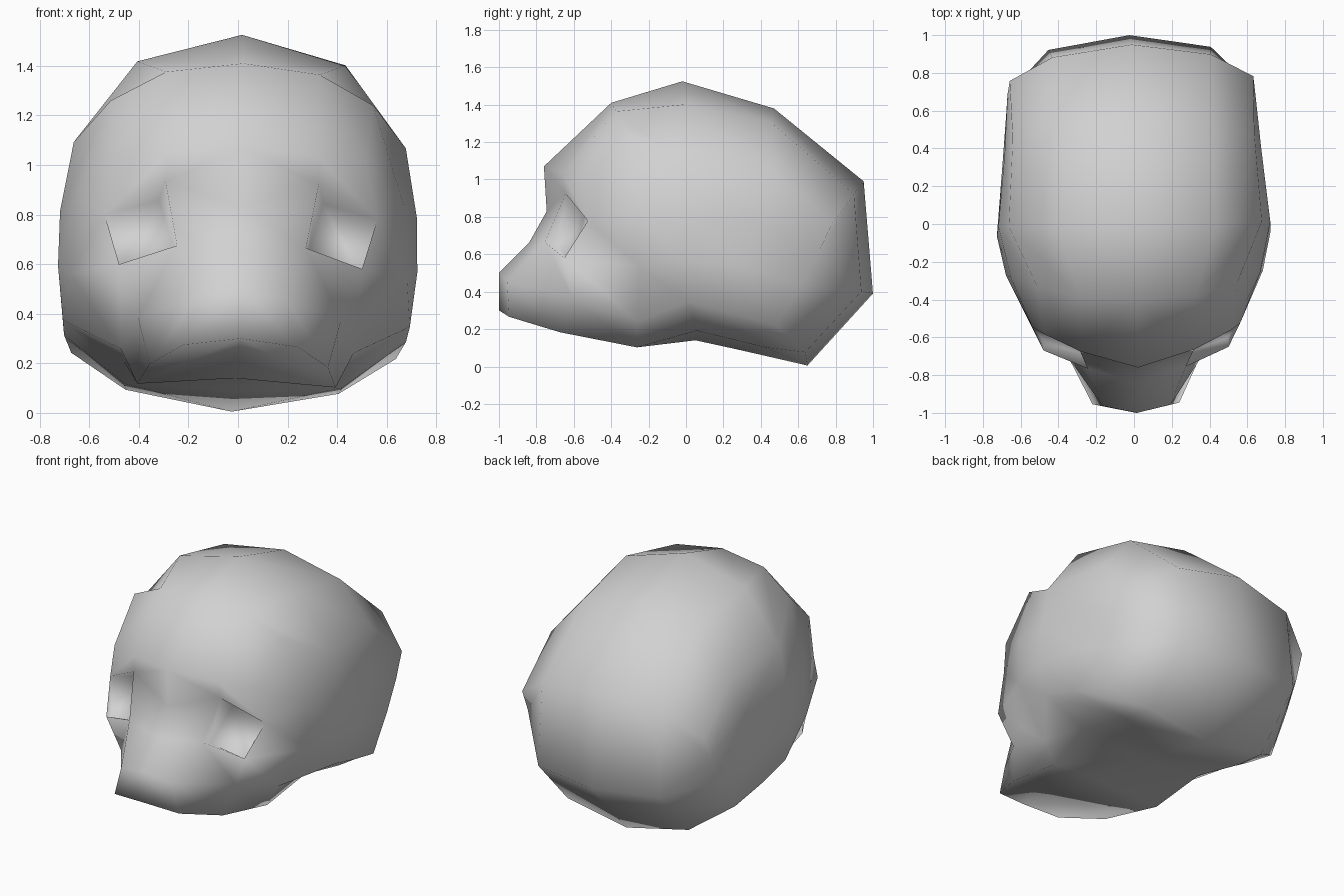
import bpy
import bmesh
from math import radians
from mathutils import Matrix, Vector

default_cube = bpy.data.objects.get("Cube")
if default_cube:
    bpy.data.objects.remove(default_cube, do_unlink=True)

bone = bpy.data.materials.new("bone_grey")
bone.use_nodes = True
bone_colour = (0.64, 0.64, 0.64, 1)
bone.diffuse_color = bone_colour
bone.node_tree.nodes["Principled BSDF"].inputs["Base Color"].default_value = bone_colour

bm = bmesh.new()


def row(*points):
    """Add a row of vertices on the left half."""
    return [bm.verts.new(p) for p in points]


def bridge(first, second):
    """Join two rows of equal length with quads."""
    for i in range(len(first) - 1):
        bm.faces.new((first[i], first[i + 1], second[i + 1], second[i]))


# Cranium half rings, each running from the crown down to the underside
temple = row((0, -.4, 1.41), (.31, -.38, 1.37), (.53, -.32, 1.25), (.66, -.27, .85),
             (.68, -.26, .55), (.47, -.27, .25), (.4, -.27, .11), (0, -.38, .21))
middle = row((0, -.02, 1.525), (.42, -.01, 1.41), (.67, 0, 1.08), (.72, 0, .8),
             (.725, -.05, .58), (.7, 0, .36), (.45, .05, .2), (0, .05, .14))
rear = row((0, .47, 1.38), (.41, .45, 1.31), (.64, .46, 1.05), (.68, .38, .8),
           (.69, .3, .55), (.69, .22, .3), (.44, .42, .11), (0, .28, .09))
back = row((0, .95, .99), (.42, .89, .93), (.645, .77, .78), (.655, .7, .63),
           (.66, .6, .45), (.655, .47, .23), (.43, .63, .085), (0, .65, .005))
for front_ring, rear_ring in ((temple, middle), (middle, rear), (rear, back)):
    bridge(front_ring, rear_ring)

# Back of the head
cap_mid, cap_side = row((0, 1, .39), (.43, .93, .41))
bm.faces.new((back[0], back[1], cap_side, cap_mid))
bm.faces.new((back[1], back[2], back[3], cap_side))
bm.faces.new((cap_side, back[3], back[4], back[5]))
bm.faces.new((cap_side, back[5], back[6]))
bm.faces.new((cap_mid, cap_side, back[6], back[7]))

# Face columns, each running from the brow down to the upper jaw
nose = row((0, -.76, 1.07), (0, -.745, .83), (0, -.84, .66), (0, -1, .5), (0, -1, .3))
snout = row((.3, -.67, 1.04), (.31, -.65, .93), (.26, -.76, .67),
            (.18, -.96, .46), (.23, -.95, .27))
cheek = row((.5, -.57, 1.02), (.55, -.535, .79), (.49, -.66, .59),
            (.41, -.62, .38), (.36, -.68, .19))
bridge(nose, snout)
bridge(snout[:2], cheek[:2])
bridge(snout[2:], cheek[2:])
bridge(cheek, temple[2:7])
bridge(temple[:3], [nose[0], snout[0], cheek[0]])

# Eye socket, its floor sinking behind the lower rim
deep, inner, outer = row((.33, -.54, .85), (.27, -.69, .64), (.485, -.61, .56))
bm.faces.new((deep, cheek[1], outer, inner))
bm.faces.new((inner, outer, cheek[2], snout[2]))
bm.faces.new((cheek[1], cheek[2], outer))
bm.faces.new((snout[1], cheek[1], deep))
bm.faces.new((snout[1], deep, inner, snout[2]))

# Underside of the jaw
bm.faces.new((nose[4], snout[4], temple[6], temple[7]))
bm.faces.new((snout[4], cheek[4], temple[6]))

# Mirror to the right side and give the head its slight tilt
bmesh.ops.mirror(bm, geom=bm.verts[:] + bm.edges[:] + bm.faces[:],
                 axis='X', merge_dist=0.0001)
bmesh.ops.remove_doubles(bm, verts=bm.verts[:], dist=0.0001)
bmesh.ops.recalc_face_normals(bm, faces=bm.faces[:])
pivot = Vector((0, 0, .7))
for axis in 'YZ':
    bmesh.ops.rotate(bm, verts=bm.verts[:], cent=pivot,
                     matrix=Matrix.Rotation(radians(1.1), 3, axis))
for face in bm.faces:
    face.smooth = True

mesh = bpy.data.meshes.new("skull")
bm.to_mesh(mesh)
bm.free()
mesh.materials.append(bone)
skull = bpy.data.objects.new("skull", mesh)
bpy.context.collection.objects.link(skull)
